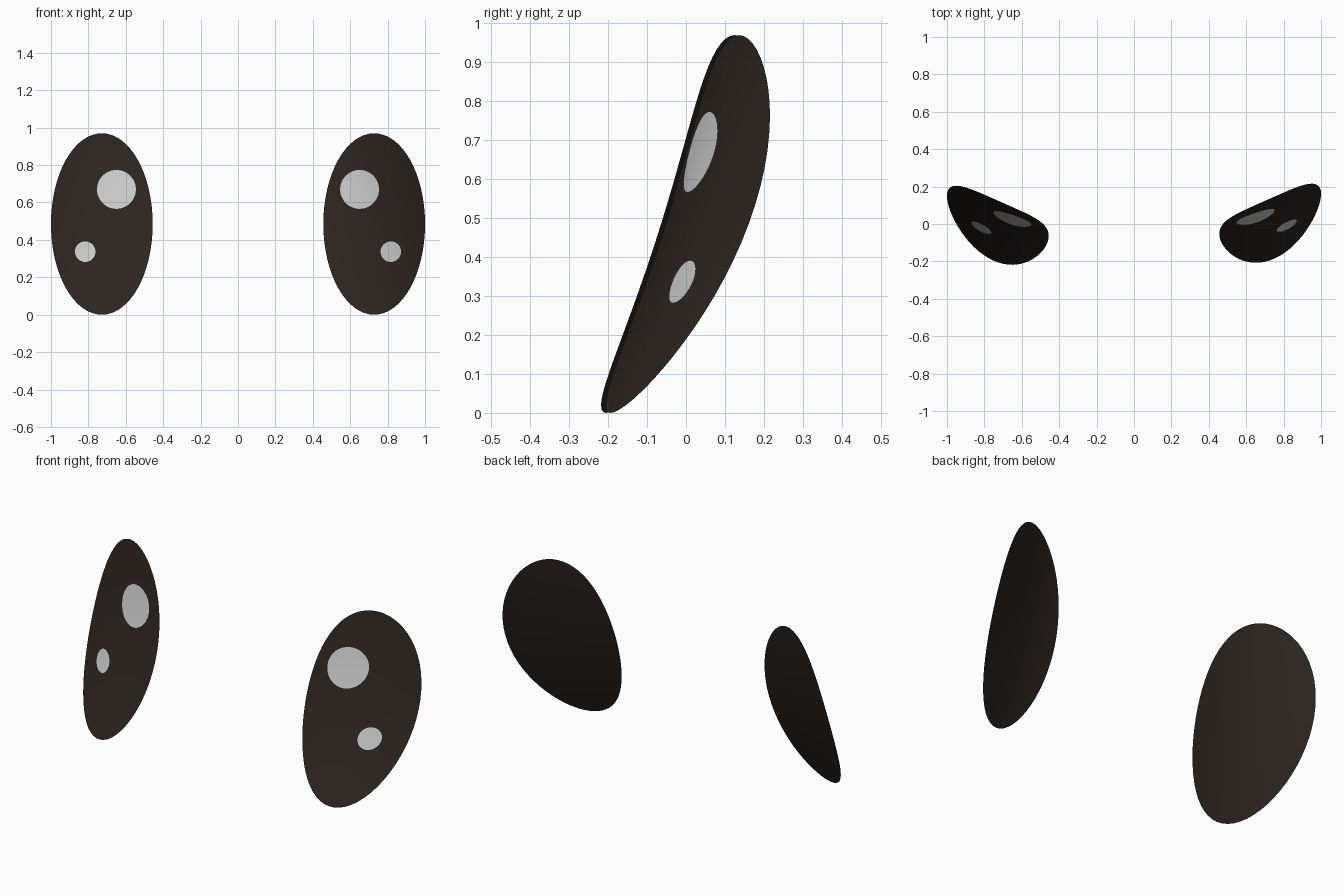
import bpy, bmesh, math

if "Cube" in bpy.data.objects:
    bpy.data.objects.remove(bpy.data.objects["Cube"])

CX, CZ, RX, RZ = 0.728, 0.485, 0.272, 0.485   # eye outline in front view


def material(name, rgb):
    m = bpy.data.materials.new(name)
    m.diffuse_color = (*rgb, 1)
    m.use_nodes = True
    m.node_tree.nodes["Principled BSDF"].inputs["Base Color"].default_value = m.diffuse_color
    return m


def depth(x, z):
    # curved face surface that the eyes are draped over
    u, v = (x - CX) / RX, (z - CZ) / RZ
    return 0.009 + 0.107*u + 0.165*v + 0.045*u*u - 0.038*v*v + 0.014*u*v


def patch(name, side, cx, cz, rx, rz, lift, mat, rings=12, segs=64):
    # oval disc projected along y onto the face surface
    shift = -0.011 if side < 0 else 0.0
    bm = bmesh.new()

    def vert(x, z):
        return bm.verts.new((side * x, depth(x, z) + shift - lift, z))

    centre = vert(cx, cz)
    prev = None
    for r in range(1, rings + 1):
        f = r / rings
        ring = [vert(cx + rx * f * math.cos(2 * math.pi * i / segs),
                     cz + rz * f * math.sin(2 * math.pi * i / segs)) for i in range(segs)]
        for i in range(segs):
            j = (i + 1) % segs
            loop = [prev[i], ring[i], ring[j], prev[j]] if prev else [centre, ring[i], ring[j]]
            bm.faces.new(loop if side > 0 else loop[::-1])
        prev = ring
    for face in bm.faces:
        face.smooth = True
    me = bpy.data.meshes.new(name)
    bm.to_mesh(me)
    bm.free()
    me.materials.append(mat)
    ob = bpy.data.objects.new(name, me)
    bpy.context.collection.objects.link(ob)
    return ob


dark = material("dark_brown", (0.026, 0.018, 0.014))
white = material("white", (0.9, 0.9, 0.9))

for label, side in (("right", 1), ("left", -1)):
    # eye oval
    patch(label + "_eye", side, CX, CZ, RX, RZ, 0, dark)
    # large upper and small lower highlights
    patch(label + "_large_highlight", side, 0.65, 0.67, 0.104, 0.104, 0.004, white, 6, 48)
    patch(label + "_small_highlight", side, 0.817, 0.337, 0.055, 0.055, 0.004, white, 4, 40)
